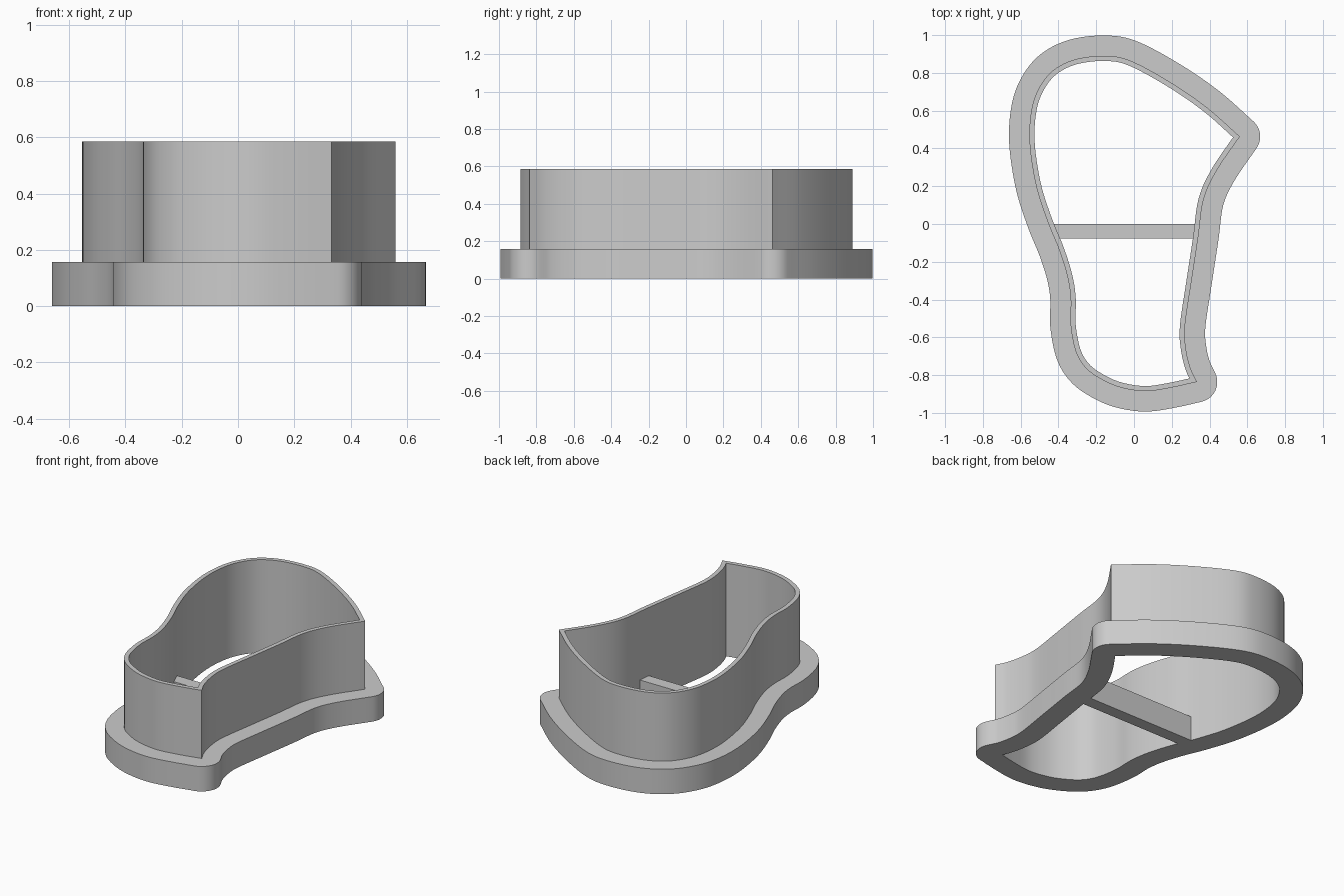
import bpy, bmesh, math
from mathutils import Vector

FLANGE_TOP, WALL_TOP = 0.157, 0.585
FLANGE_WIDTH, WALL_THICKNESS = 0.108, 0.027
STEPS, FAN = 6, 10

old = bpy.data.objects.get("Cube")
if old:
    bpy.data.objects.remove(old, do_unlink=True)

grey = bpy.data.materials.new("plain grey")
grey.use_nodes = True
colour = (0.6, 0.6, 0.6, 1)
grey.diffuse_color = colour
grey.node_tree.nodes["Principled BSDF"].inputs["Base Color"].default_value = colour

# Outer wall outline, clockwise: two smooth runs that meet at two sharp corners
side_run = [(.56, .463), (.436, .28), (.368, .127), (.34, -.07), (.305, -.3),
            (.27, -.54), (.275, -.66), (.298, -.76), (.333, -.836)]
round_run = [(.333, -.836), (.188, -.868), (.055, -.885), (-.08, -.863),
             (-.185, -.815), (-.26, -.757), (-.31, -.67), (-.336, -.53),
             (-.335, -.4), (-.352, -.28), (-.397, -.135), (-.46, .02),
             (-.52, .21), (-.553, .434), (-.542, .608), (-.5, .725),
             (-.426, .815), (-.31, .872), (-.155, .89), (-.02, .865),
             (.19, .752), (.386, .617), (.56, .463)]


def smooth_run(points):
    """Sample a spline through the points; return (position, outward normal)."""
    p = [Vector(q) for q in points]
    p = [2 * p[0] - p[1]] + p + [2 * p[-1] - p[-2]]
    samples = []
    for i in range(1, len(p) - 2):
        a, b = p[i], p[i + 1]
        ta, tb = (b - p[i - 1]) / 2, (p[i + 2] - a) / 2
        last = i == len(p) - 3
        for s in range(STEPS + last):
            t = s / STEPS
            pos = (a * (2*t**3 - 3*t**2 + 1) + ta * (t**3 - 2*t**2 + t)
                   + b * (3*t**2 - 2*t**3) + tb * (t**3 - t**2))
            d = (a * (6*t**2 - 6*t) + ta * (3*t**2 - 4*t + 1)
                 + b * (6*t - 6*t**2) + tb * (3*t**2 - 2*t)).normalized()
            samples.append((pos, Vector((-d.y, d.x))))
    return samples


# Matching inner, wall and flange outlines; flange corners are rounded
inner, wall, flange = [], [], []
runs = [smooth_run(side_run), smooth_run(round_run)]
for k, run in enumerate(runs):
    for pos, n in run[1:-1]:
        inner.append(pos - n * WALL_THICKNESS)
        wall.append(pos)
        flange.append(pos + n * FLANGE_WIDTH)
    pos, n0 = run[-1]
    n1 = runs[1 - k][0][1]
    miter = pos - (n0 + n1) * WALL_THICKNESS / (1 + n0.dot(n1))
    for j in range(FAN + 1):
        inner.append(miter)
        wall.append(pos)
        flange.append(pos + n0.slerp(n1, j / FAN) * FLANGE_WIDTH)


def finish(name, bm):
    bmesh.ops.remove_doubles(bm, verts=bm.verts, dist=0.0005)
    bmesh.ops.recalc_face_normals(bm, faces=bm.faces)
    mesh = bpy.data.meshes.new(name)
    bm.to_mesh(mesh)
    bm.free()
    obj = bpy.data.objects.new(name, mesh)
    mesh.materials.append(grey)
    bpy.context.collection.objects.link(obj)
    return obj


# Cutter body: flange and upright wall lofted as one closed ring
bm = bmesh.new()
section = [(inner, 0), (flange, 0), (flange, FLANGE_TOP), (wall, FLANGE_TOP),
           (wall, WALL_TOP), (inner, WALL_TOP)]
rings = [[bm.verts.new((p.x, p.y, z)) for p in loop] for loop, z in section]
count = len(inner)
for r, ring in enumerate(rings):
    after = rings[(r + 1) % len(rings)]
    for i in range(count):
        j = (i + 1) % count
        bm.faces.new((ring[i], ring[j], after[j], after[i]))
body = finish("cutter_body", bm)
bpy.ops.object.select_all(action='DESELECT')
body.select_set(True)
bpy.context.view_layer.objects.active = body
bpy.ops.object.shade_smooth_by_angle(angle=math.radians(30))

# Cross bar bracing the opening, its ends buried in the wall
bm = bmesh.new()
bmesh.ops.create_cube(bm, size=1)
low, high = Vector((-.432, -.077, 0)), Vector((.33, 0, FLANGE_TOP - .001))
for v in bm.verts:
    v.co = (low + high) / 2 + v.co * (high - low)
finish("cross_bar", bm)
